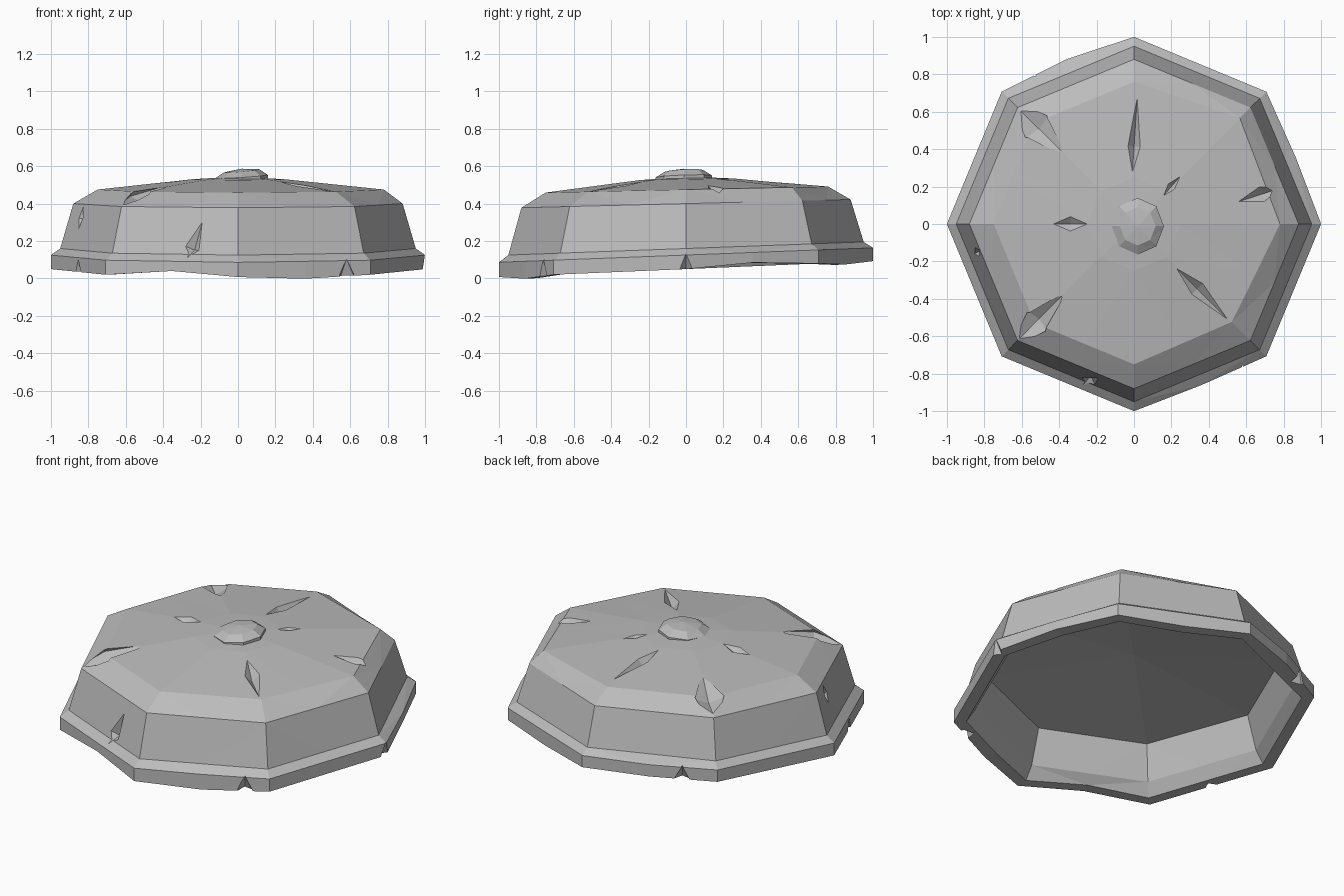
import bpy, bmesh
from math import cos, sin, pi
from mathutils import Vector

cube = bpy.data.objects.get("Cube")
if cube:
    bpy.data.objects.remove(cube, do_unlink=True)

# One plain stone colour
stone = bpy.data.materials.new("grey_stone")
stone.use_nodes = True
GREY = (0.5, 0.5, 0.5, 1)
stone.diffuse_color = GREY
stone.node_tree.nodes["Principled BSDF"].inputs["Base Color"].default_value = GREY


def finish(bm, name):
    bmesh.ops.recalc_face_normals(bm, faces=bm.faces[:])
    mesh = bpy.data.meshes.new(name)
    bm.to_mesh(mesh)
    bm.free()
    mesh.materials.append(stone)
    obj = bpy.data.objects.new(name, mesh)
    bpy.context.collection.objects.link(obj)
    return obj


def loft(name, rings, place, segments):
    """Skin a list of (radius, height) rings; radius 0 closes to a point."""
    bm = bmesh.new()
    loops = []
    for level, (r, z) in enumerate(rings):
        count = segments if r else 1
        loops.append([bm.verts.new(place(level, k, r, z)) for k in range(count)])
    for a, b in zip(loops, loops[1:]):
        for k in range(segments):
            n = (k + 1) % segments
            corners = [a[k % len(a)], a[n % len(a)], b[n % len(b)], b[k % len(b)]]
            bm.faces.new(list(dict.fromkeys(corners)))
    bmesh.ops.triangulate(bm, faces=bm.faces[:])
    return finish(bm, name)


# Hollow octagonal lid: ceiling, inner wall, rim, outer wall, shoulder, roof
LID = [(0, .40), (.82, .32), (.88, .12), (.93, .05), (1, .05), (1, .125),
       (.95, .16), (.88, .40), (.76, .475), (.25, .53), (0, .545)]
SHOULDER = [.78, .80, .76, .76, .75, .75, .75, .74]
RIM_LIFT = {11: .025, 13: -.014, 1: .02, 3: -.012}   # worn spots along the rim
RIM_PUSH = {5: 1.03, 13: 1.01, 1: 1.012}


def lid_point(level, k, r, z):
    if level == 8:
        n = k // 2
        r = (SHOULDER[n] + SHOULDER[(n + k % 2) % 8]) / 2
    if k % 2:                       # middle of an octagon side
        r *= cos(pi / 8)
    if level in (3, 4):
        z += RIM_LIFT.get(k, 0)
    if level in (4, 5):
        r *= RIM_PUSH.get(k, 1)
    a = k * pi / 8
    x, y = r * cos(a), r * sin(a)
    return x, y, z + y * (.045 - .05 * z)


lid = loft("lid", LID, lid_point, 16)


# Tapered gouges cut out of the stone
cutters = []


def gouge(a, b, normal, width, depth, t=.6):
    a, b, n = Vector(a), Vector(b), Vector(normal).normalized()
    m = a.lerp(b, t)
    side = (b - a).cross(n).normalized() * width
    bm = bmesh.new()
    for p in (a, b, m + side, m - side, m - n * depth, m + n * .12):
        bm.verts.new(p)
    bmesh.ops.convex_hull(bm, input=bm.verts[:])
    obj = finish(bm, "gouge_cutter")
    obj.hide_render = True
    cutters.append(obj)


def roof(x, y):
    return x, y, .565 - .11 * (x * x + y * y) ** .5 + .022 * y


# Roof cracks: outer end, inner end, half width, depth, widest point
for a, b, w, d, t in [((.02, .72), (-.01, .25), .04, .05, .65),
                      ((.26, .27), (.14, .13), .03, .03, .5),
                      ((-.45, 0), (-.23, 0), .05, .04, .5),
                      ((.81, .2), (.53, .11), .05, .05, .45),
                      ((.53, -.54), (.21, -.22), .05, .05, .6)]:
    gouge(roof(*a), roof(*b), (0, 0, 1), w, d, t)

# Chipped roof corners
for s, w in ((1, .09), (-1, .08)):
    gouge((-.64, .64 * s, .41 + .02 * s), roof(-.37, .37 * s), (-.3, .3 * s, 1), w, .04, .45)

# Wall chips
gouge((-.17, -.83, .38), (-.27, -.86, .11), (-.38, -.92, .25), .06, .05, .8)
gouge((-.84, -.14, .44), (-.89, -.18, .22), (-.92, -.38, .25), .05, .06, .5)

# Rim nicks: angle in eighths of a turn and distance from the centre
for eighth, r in ((0, 1), (6.83, .955), (4.5, .935), (2.75, .95)):
    a = eighth * pi / 4
    out = Vector((cos(a), sin(a), 0))
    z = .05 + .04 * r * sin(a)
    p = out * r
    gouge(p + Vector((0, 0, z + .085)), p + Vector((0, 0, z - .03)), out, .05, .05, .8)

bpy.context.view_layer.objects.active = lid
for cutter in cutters:
    mod = lid.modifiers.new("chip", "BOOLEAN")
    mod.operation = "DIFFERENCE"
    mod.solver = "EXACT"
    mod.object = cutter
    bpy.ops.object.modifier_apply(modifier=mod.name)
for cutter in cutters:
    bpy.data.objects.remove(cutter, do_unlink=True)


# Worn central knob
def knob_point(level, k, r, z):
    a = k * pi / 4
    return .02 + r * cos(a), -.012 + r * sin(a) * 1.08, z + .01 * sin(a + 1)


loft("knob", [(0, .50), (.14, .50), (.14, .545), (.095, .575), (0, .578)], knob_point, 8)
